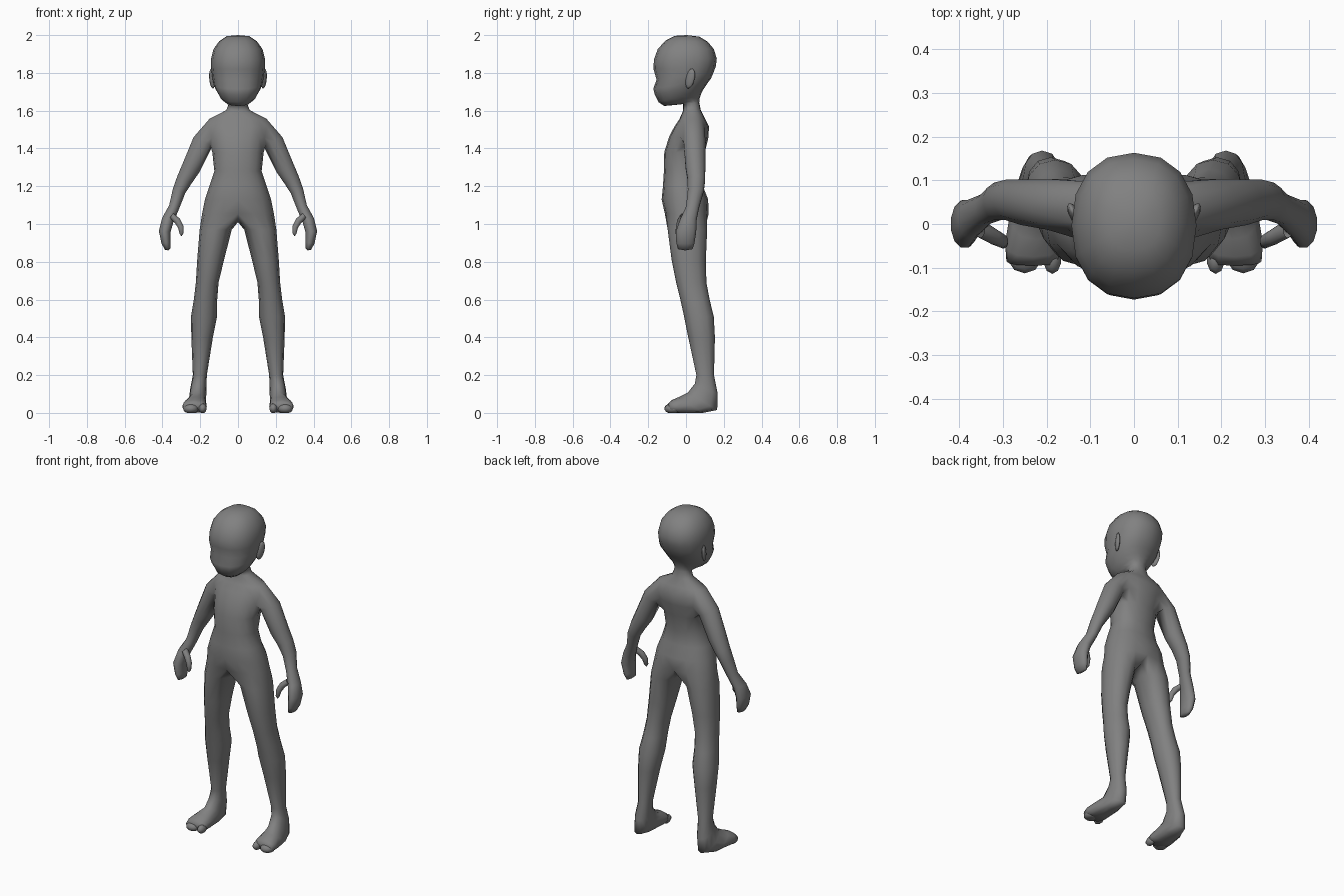
import bpy, bmesh, math
from mathutils import Vector, Matrix

if "Cube" in bpy.data.objects:
    bpy.data.objects.remove(bpy.data.objects["Cube"])

skin = bpy.data.materials.new("plain grey")
skin.diffuse_color = (0.22, 0.22, 0.22, 1)
skin.use_nodes = True
skin.node_tree.nodes["Principled BSDF"].inputs["Base Color"].default_value = skin.diffuse_color


def spow(v, p):
    return math.copysign(abs(v) ** p, v)


def ring(bm, front, back, cx, rx, angles, p):
    """Cross-section spanning a front (y, z) and a back (y, z) point."""
    f, b = Vector((0, *front)), Vector((0, *back))
    mid, half = (f + b) / 2, (b - f) / 2
    out = []
    for a in angles:
        a = math.radians(a)
        co = mid + half * spow(math.sin(a), p)
        co.x = cx + rx * spow(math.cos(a), p)
        if abs(co.x) < 1e-4:
            co.x = 0
        co.z = max(co.z, 0)
        out.append(bm.verts.new(co))
    return out


def bridge(bm, a, b, closed=True, skip=()):
    n = len(a)
    for i in range(n if closed else n - 1):
        if i not in skip:
            j = (i + 1) % n
            bm.faces.new((a[i], a[j], b[j], b[i]))


def cap(bm, loop, co):
    c = bm.verts.new(co)
    for i in range(len(loop)):
        bm.faces.new((loop[i], loop[(i + 1) % len(loop)], c))


def limb(bm, start, rows, tip):
    """Tube along (x, y, z, in-plane radius, y radius) rows, closed at tip."""
    pts = [Vector(r[:3]) for r in rows]
    prev = start
    for i, r in enumerate(rows):
        d = pts[min(i + 1, len(pts) - 1)] - pts[max(i - 1, 0)]
        u = Vector((-d.z, 0, d.x)).normalized()
        loop = []
        for k in range(12):
            a = math.radians(-45 + 30 * k)
            loop.append(bm.verts.new(pts[i] + u * r[3] * math.cos(a)
                                     + Vector((0, r[4] * math.sin(a), 0))))
        if prev:
            bridge(bm, prev, loop)
        prev = loop
    cap(bm, prev, tip)


def blob(bm, loc, size, tilt=0.0, yaw=0.0):
    m = (Matrix.Translation(loc) @ Matrix.Rotation(yaw, 4, 'Z')
         @ Matrix.Rotation(tilt, 4, 'X') @ Matrix.Diagonal((*size, 1)))
    for v in bmesh.ops.create_uvsphere(bm, u_segments=10, v_segments=7, radius=1, matrix=m)["verts"]:
        v.co.z = max(v.co.z, 0)


def finish(bm, name):
    """Turn the +x half into a mirrored, smooth-shaded object."""
    bmesh.ops.recalc_face_normals(bm, faces=bm.faces)
    me = bpy.data.meshes.new(name)
    bm.to_mesh(me)
    bm.free()
    me.materials.append(skin)
    ob = bpy.data.objects.new(name, me)
    bpy.context.collection.objects.link(ob)
    mod = ob.modifiers.new("mirror", 'MIRROR')
    mod.use_clip = True
    mod.merge_threshold = 0.0005
    for poly in me.polygons:
        poly.use_smooth = True


# Head, neck and torso: front (y, z), back (y, z), half width
trunk = [
    ((-.06, 1.996), (.07, 1.992), .06),
    ((-.11, 1.97), (.115, 1.965), .10),
    ((-.15, 1.925), (.148, 1.925), .13),
    ((-.17, 1.87), (.163, 1.875), .143),
    ((-.172, 1.82), (.158, 1.835), .142),
    ((-.156, 1.765), (.145, 1.80), .137),
    ((-.173, 1.715), (.132, 1.77), .13),
    ((-.165, 1.685), (.11, 1.74), .118),
    ((-.145, 1.645), (.09, 1.71), .098),
    ((-.115, 1.625), (.08, 1.69), .073),
    ((-.06, 1.63), (.072, 1.665), .055),
    ((-.015, 1.635), (.07, 1.645), .048),
    ((-.015, 1.60), (.078, 1.605), .062),
    ((-.035, 1.555), (.10, 1.56), .15),
    ((-.062, 1.515), (.122, 1.515), .165),
    ((-.09, 1.46), (.118, 1.455), .15),
    ((-.115, 1.38), (.10, 1.38), .136),
    ((-.117, 1.28), (.085, 1.28), .125),
    ((-.122, 1.20), (.09, 1.20), .152),
    ((-.129, 1.13), (.117, 1.13), .175),
    ((-.112, 1.055), (.12, 1.055), .19),
]
SHOULDER = 13          # first ring of the arm opening
bm = bmesh.new()
half = [-90 + 22.5 * i for i in range(9)]
rings = [ring(bm, f, b, 0, w, half, .88) for f, b, w in trunk]
for i in range(len(rings) - 1):
    hole = (3, 4, 5) if SHOULDER <= i < SHOULDER + 3 else ()
    bridge(bm, rings[i], rings[i + 1], False, hole)
crown = bm.verts.new((0, .005, 2.0))
for a, b in zip(rings[0], rings[0][1:]):
    bm.faces.new((a, b, crown))

# Arm and hand grow out of the shoulder opening
s = rings[SHOULDER:SHOULDER + 4]
opening = [s[0][3], s[0][4], s[0][5], s[0][6], s[1][6], s[2][6],
           s[3][6], s[3][5], s[3][4], s[3][3], s[2][3], s[1][3]]
limb(bm, opening, [
    (.185, .045, 1.437, .057, .060),
    (.247, .05, 1.30, .052, .054),
    (.283, .055, 1.235, .044, .048),
    (.312, .052, 1.175, .036, .044),
    (.338, .035, 1.09, .029, .036),
    (.372, .012, 1.02, .033, .045),
    (.388, 0, .96, .032, .056),
    (.381, -.003, .90, .025, .050),
    (.372, -.004, .868, .016, .040),
], (.37, -.004, .86))

# Leg and foot grow out of the hip opening: front, back, centre x, half width
crotch = [bm.verts.new((0, y, z)) for y, z in ((.07, 1.025), (.0, 1.01), (-.06, 1.02))]
prev = rings[-1] + crotch
leg = [
    ((-.097, .97), (.112, .97), .118, .085),
    ((-.076, .81), (.105, .81), .145, .071),
    ((-.052, .69), (.108, .69), .163, .060),
    ((-.03, .60), (.125, .60), .172, .062),
    ((-.01, .51), (.147, .51), .180, .069),
    ((.012, .40), (.153, .40), .190, .057),
    ((.055, .20), (.148, .20), .202, .037),
    ((.047, .155), (.168, .10), .210, .043),
    ((.01, .108), (.165, .015), .215, .046),
    ((-.035, .085), (.09, 0), .225, .058),
    ((-.075, .068), (-.01, 0), .230, .065),
    ((-.095, .05), (-.075, 0), .230, .062),
]
for i, (f, b, cx, rx) in enumerate(leg):
    loop = ring(bm, f, b, cx, rx, [-120 + 30 * k for k in range(12)], .8 if i > 8 else .92)
    bridge(bm, prev, loop)
    prev = loop
cap(bm, prev, (.23, -.09, .025))
finish(bm, "body")

# Thumbs
bm = bmesh.new()
limb(bm, None, [
    (.352, -.01, 1.045, .016, .022),
    (.322, -.028, 1.018, .018, .019),
    (.303, -.038, .985, .016, .016),
    (.299, -.044, .95, .011, .012),
], (.299, -.046, .935))
finish(bm, "thumbs")

# Big toe and the fused outer toes
bm = bmesh.new()
blob(bm, (.187, -.078, .024), (.022, .037, .026))
blob(bm, (.25, -.07, .022), (.042, .044, .028))
finish(bm, "toes")

# Ears
bm = bmesh.new()
blob(bm, (.137, .022, 1.77), (.012, .026, .054), math.radians(-14), math.radians(-25))
finish(bm, "ears")
